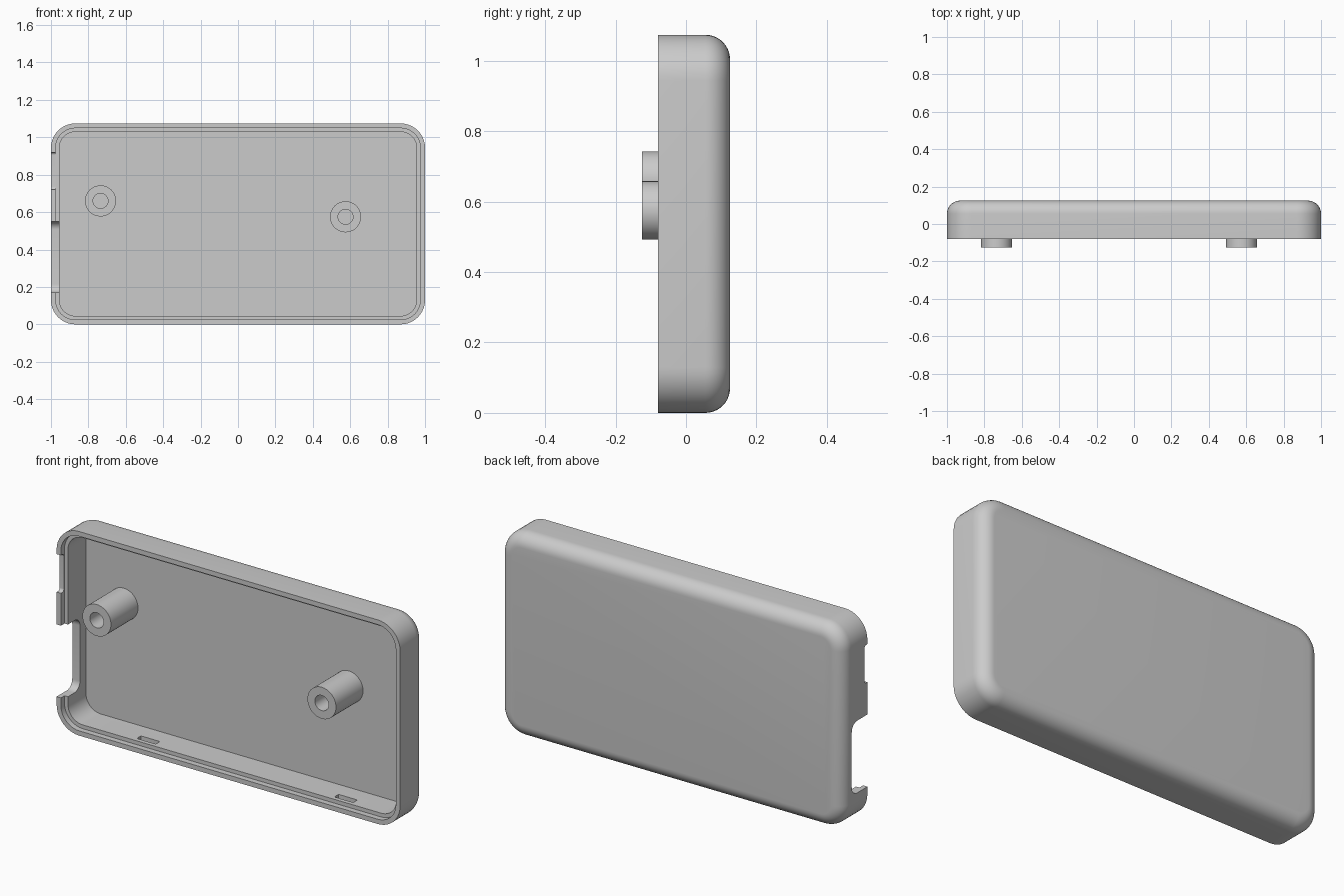
import bpy, bmesh, math

if "Cube" in bpy.data.objects:
    bpy.data.objects.remove(bpy.data.objects["Cube"])

W, H = 2.0, 1.074           # case width and height
FRONT, BACK = -0.08, 0.125  # rim and back plane
CORNER, FILLET, WALL, LIP = 0.13, 0.07, 0.045, 0.025
FLOOR, LIP_Y = 0.10, -0.05

grey = bpy.data.materials.new("light grey plastic")
grey.use_nodes = True
grey.diffuse_color = (0.6, 0.6, 0.6, 1)
grey.node_tree.nodes["Principled BSDF"].inputs["Base Color"].default_value = (0.6, 0.6, 0.6, 1)


def rounded_rect(w, h, r, n=10):
    """Outline centred on the origin with rounded corners."""
    pts = []
    for k, (sx, sy) in enumerate([(1, 1), (-1, 1), (-1, -1), (1, -1)]):
        for i in range(n + 1):
            a = (k + i / n) * math.pi / 2
            pts.append((sx * (w / 2 - r) + r * math.cos(a),
                        sy * (h / 2 - r) + r * math.sin(a)))
    return pts


def circle(r, n=48):
    return [(r * math.cos(math.tau * i / n), r * math.sin(math.tau * i / n)) for i in range(n)]


def loft(name, rings):
    """Skin a closed solid through rings of equal point count."""
    bm = bmesh.new()
    loops = [[bm.verts.new(p) for p in ring] for ring in rings]
    for a, b in zip(loops, loops[1:]):
        for i in range(len(a)):
            j = (i + 1) % len(a)
            bm.faces.new((a[i], a[j], b[j], b[i]))
    bm.faces.new(loops[0])
    bm.faces.new(loops[-1])
    bmesh.ops.recalc_face_normals(bm, faces=bm.faces)
    me = bpy.data.meshes.new(name)
    bm.to_mesh(me)
    bm.free()
    me.materials.append(grey)
    ob = bpy.data.objects.new(name, me)
    bpy.context.collection.objects.link(ob)
    return ob


def activate(ob):
    bpy.ops.object.select_all(action='DESELECT')
    ob.select_set(True)
    bpy.context.view_layer.objects.active = ob


def cut(target, cutter):
    mod = target.modifiers.new("cut", 'BOOLEAN')
    mod.operation, mod.solver, mod.object = 'DIFFERENCE', 'EXACT', cutter
    activate(target)
    bpy.ops.object.modifier_apply(modifier=mod.name)
    bpy.data.objects.remove(cutter)


def smooth(ob):
    activate(ob)
    bpy.ops.object.shade_smooth_by_angle(angle=math.radians(30))


# Shell: rounded back, stepped rim and hollow inside
def case_ring(inset, y):
    outline = rounded_rect(W - 2 * inset, H - 2 * inset, CORNER - inset)
    return [(x, y, z + H / 2) for x, z in outline]


steps = []
for i in range(11):
    a = math.pi / 2 * i / 10
    steps.append((FILLET * (1 - math.sin(a)), BACK - FILLET * (1 - math.cos(a))))
steps += [(0, FRONT), (LIP, FRONT), (LIP, LIP_Y), (WALL, LIP_Y), (WALL, FLOOR)]
shell = loft("case_shell", [case_ring(*s) for s in steps])

# Port notches through the side wall: bottom z, top z, depth, corner radius
for z0, z1, depth, r in [(0.17, 0.55, 0.13, 0.045), (0.72, 0.92, 0.025, 0.015)]:
    outline = rounded_rect(0.4, z1 - z0, r)
    y = FRONT + depth - 0.2
    cut(shell, loft("notch_cutter", [[(x, p + y, q + (z0 + z1) / 2) for p, q in outline]
                                     for x in (-1.1, -0.94)]))

# Blind snap slots inside the long walls
for z in (WALL, H - WALL):
    for x in (-0.515, 0.635):
        outline = rounded_rect(0.11, 0.035, 0.005, 2)
        cut(shell, loft("slot_cutter", [[(x + p, q - 0.01, z + d) for p, q in outline]
                                        for d in (-0.02, 0.02)]))
smooth(shell)

# Screw posts with blind holes
for name, x, z in [("right_screw_post", -0.735, 0.66), ("left_screw_post", 0.575, 0.575)]:
    profile = [(0.083, FLOOR + 0.005), (0.083, -0.125), (0.04, -0.125), (0.04, 0.08)]
    post = loft(name, [[(x + p, y, z + q) for p, q in circle(r)] for r, y in profile])
    smooth(post)
